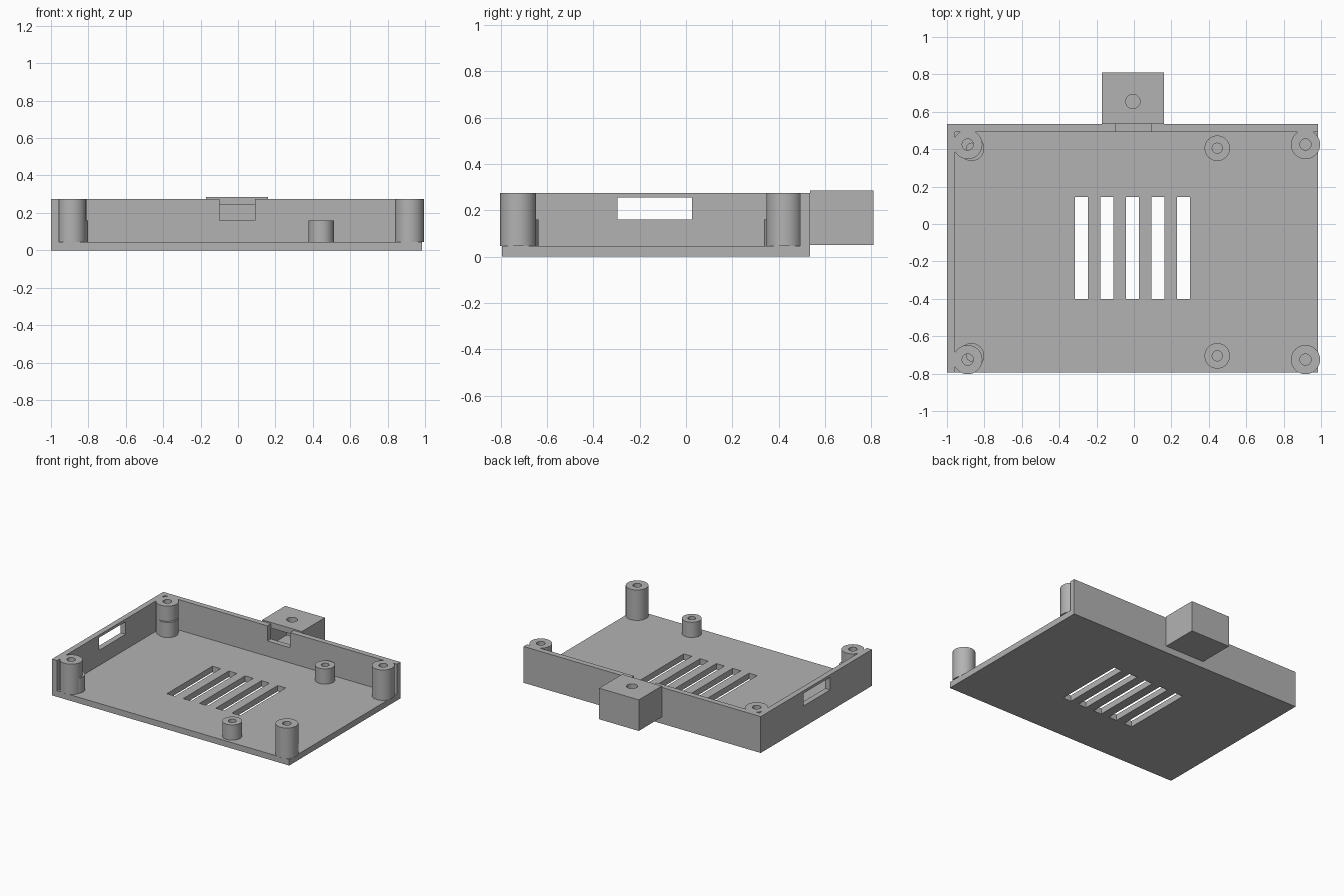
import bpy
import bmesh
import math
from mathutils import Vector

if "Cube" in bpy.data.objects:
    bpy.data.objects.remove(bpy.data.objects["Cube"], do_unlink=True)

# One plain grey plastic
grey = bpy.data.materials.new("grey_plastic")
grey.use_nodes = True
colour = (0.45, 0.45, 0.45, 1)
grey.diffuse_color = colour
grey.node_tree.nodes["Principled BSDF"].inputs["Base Color"].default_value = colour


def make_object(name, bm):
    bmesh.ops.recalc_face_normals(bm, faces=bm.faces)
    mesh = bpy.data.meshes.new(name)
    bm.to_mesh(mesh)
    bm.free()
    mesh.materials.append(grey)
    obj = bpy.data.objects.new(name, mesh)
    bpy.context.collection.objects.link(obj)
    return obj


def add_box(bm, x, y, z):
    verts = bmesh.ops.create_cube(bm, size=1)["verts"]
    for v in verts:
        v.co = Vector([(a + b) / 2 + c * (b - a) for (a, b), c in zip((x, y, z), v.co)])


def boxes(name, *extents):
    bm = bmesh.new()
    for extent in extents:
        add_box(bm, *extent)
    return make_object(name, bm)


def lathe(name, centre, profile, steps=48):
    """Spin a closed (radius, height) profile around a vertical axis."""
    bm = bmesh.new()
    verts = [bm.verts.new((r, 0, z)) for r, z in profile]
    edges = [bm.edges.new((v, verts[i - 1])) for i, v in enumerate(verts)]
    bmesh.ops.spin(bm, geom=verts + edges, axis=(0, 0, 1), cent=(0, 0, 0),
                   angle=math.tau, steps=steps)
    bmesh.ops.remove_doubles(bm, verts=bm.verts, dist=0.0001)
    bmesh.ops.translate(bm, verts=bm.verts, vec=(*centre, 0))
    return make_object(name, bm)


def cut(obj, cutter):
    """Cut a part, keep the result and discard the cutter."""
    cutter.hide_render = True
    mod = obj.modifiers.new("cut", "BOOLEAN")
    mod.operation = "DIFFERENCE"
    mod.solver = "EXACT"
    mod.object = cutter
    bpy.context.view_layer.update()
    result = bpy.data.meshes.new_from_object(
        obj.evaluated_get(bpy.context.evaluated_depsgraph_get()))
    obj.modifiers.clear()
    obj.data = result
    bpy.data.objects.remove(cutter, do_unlink=True)


LEFT, RIGHT, FRONT, BACK = 0.985, -1.0, -0.795, 0.535
FLOOR, RIM, WALL = 0.045, 0.275, 0.042

# Floor with five ventilation slots
floor = boxes("floor", ((RIGHT, LEFT), (FRONT, BACK), (0, FLOOR)))
slots = [((x - 0.034, x + 0.034), (-0.4, 0.145), (-0.1, 0.1))
         for x in (-0.008 + 0.1365 * i for i in range(-2, 3))]
cut(floor, boxes("slot_cutter", *slots))

# Back wall with a notch, right wall with a port
back_wall = boxes("back_wall", ((RIGHT, LEFT), (BACK - WALL, BACK), (FLOOR, RIM)))
cut(back_wall, boxes("notch_cutter", ((-0.1, 0.09), (0.4, 0.6), (0.16, 0.4))))
right_wall = boxes("right_wall", ((RIGHT, RIGHT + WALL), (FRONT, BACK - WALL), (FLOOR, RIM)))
cut(right_wall, boxes("port_cutter", ((-1.1, -0.9), (-0.295, 0.025), (0.16, 0.255))))

# Hollow housing behind the notch, with a hole in its top
housing = boxes("rear_housing", ((-0.172, 0.16), (BACK, 0.81), (0.05, 0.285)))
cut(housing, boxes("cavity_cutter", ((-0.13, 0.118), (0.5, 0.768), (0.092, 0.242))))
cut(housing, lathe("hole_cutter", (-0.006, 0.655),
                   [(0, 0.2), (0.038, 0.2), (0.038, 0.4), (0, 0.4)]))

# Tall corner posts and short board posts, each a tube
smooth = [housing]
for kind, radius, hole, top, xs, ys in (
        ("corner_post", 0.078, 0.03, RIM, (-0.889, 0.917), (-0.725, 0.425)),
        ("board_post", 0.068, 0.027, 0.16, (-0.869, 0.445), (-0.705, 0.405))):
    for x in xs:
        for y in ys:
            side = "left" if x > 0 else "right"
            end = "front" if y < 0 else "back"
            smooth.append(lathe(f"{end}_{side}_{kind}", (x, y),
                                [(hole, FLOOR), (radius, FLOOR), (radius, top), (hole, top)]))

bpy.ops.object.select_all(action="DESELECT")
for obj in smooth:
    obj.select_set(True)
bpy.context.view_layer.objects.active = smooth[0]
bpy.ops.object.shade_smooth_by_angle(angle=math.radians(30))
